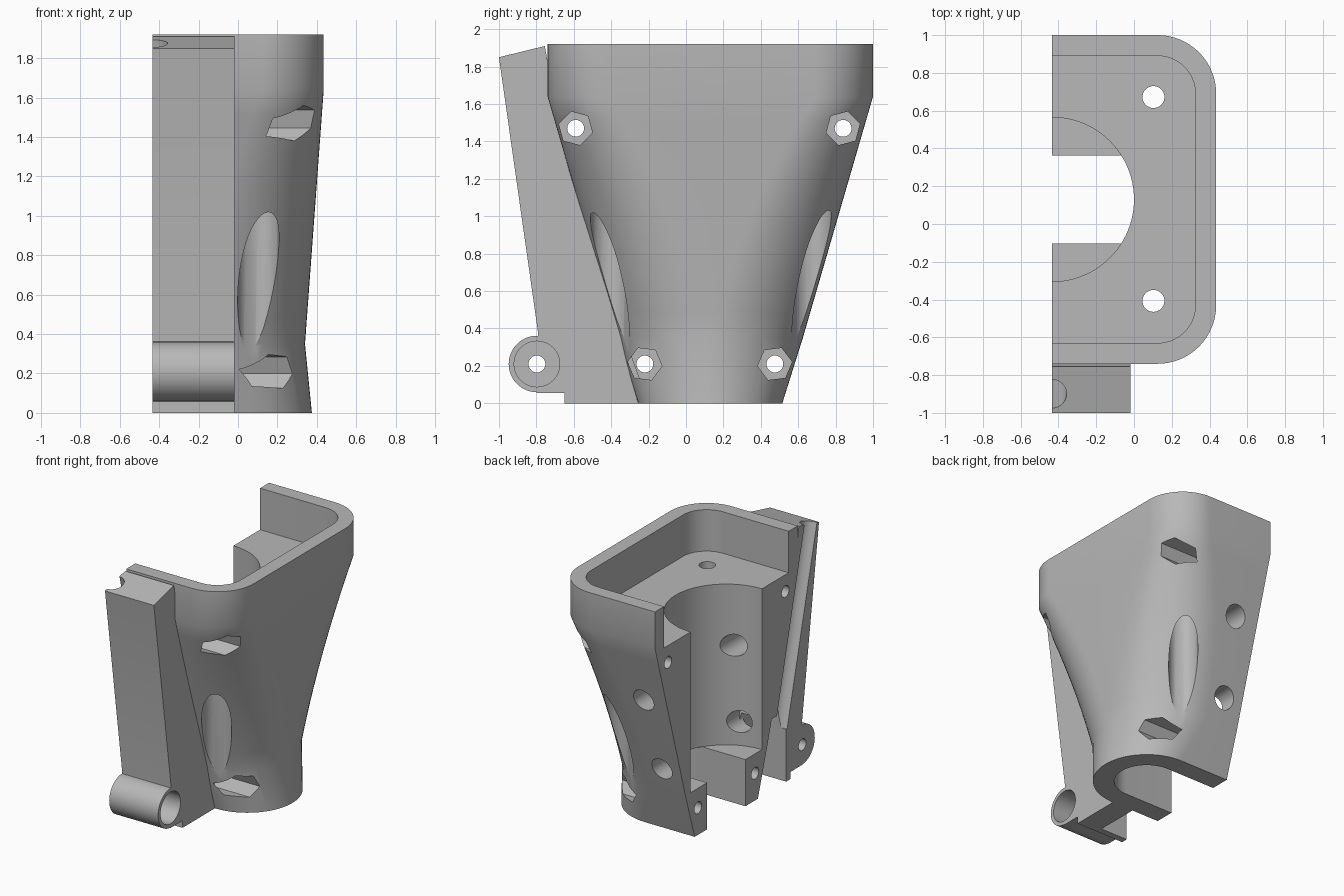
import bpy, bmesh, math
from mathutils import Vector

cube = bpy.data.objects.get("Cube")
if cube:
    bpy.data.objects.remove(cube, do_unlink=True)

CUT, MID = -0.435, 0.13      # split plane x, middle y of the shell
grey = bpy.data.materials.new("plain_grey")
grey.use_nodes = True
grey.diffuse_color = (0.48, 0.48, 0.48, 1)
grey.node_tree.nodes["Principled BSDF"].inputs["Base Color"].default_value = (0.48, 0.48, 0.48, 1)


def loft(name, rings):
    """Closed solid through rings of equal point count."""
    bm = bmesh.new()
    loops = [[bm.verts.new(p) for p in ring] for ring in rings]
    n = len(loops[0])
    for a, b in zip(loops, loops[1:]):
        for i in range(n):
            j = (i + 1) % n
            bm.faces.new((a[i], a[j], b[j], b[i]))
    bm.faces.new(loops[0][::-1])
    bm.faces.new(loops[-1])
    bmesh.ops.recalc_face_normals(bm, faces=bm.faces)
    mesh = bpy.data.meshes.new(name)
    bm.to_mesh(mesh)
    bm.free()
    obj = bpy.data.objects.new(name, mesh)
    bpy.context.collection.objects.link(obj)
    mesh.materials.append(grey)
    return obj


def u_ring(z, half, reach, radius, back=CUT, steps=16):
    """U outline: open toward -x, rounded corners toward +x."""
    pts = [(back, MID - half, z)]
    for sign, start in ((-1, -90), (1, 0)):
        for i in range(steps + 1):
            a = math.radians(start + 90 * i / steps)
            pts.append((reach - radius + radius * math.cos(a),
                        MID + sign * (half - radius) + radius * math.sin(a), z))
    return pts + [(back, MID + half, z)]


def rod(name, a, b, radius, sides=40, spin=0.0):
    """Cylinder or prism between two points."""
    a, b = Vector(a), Vector(b)
    d = (b - a).normalized()
    u = Vector((0, 1, 0)) if abs(d.y) < 0.9 else Vector((1, 0, 0))
    u = (u - d * u.dot(d)).normalized()
    v = d.cross(u)
    angles = [math.radians(spin) + 2 * math.pi * i / sides for i in range(sides)]
    return loft(name, [[p + (u * math.cos(t) + v * math.sin(t)) * radius for t in angles]
                       for p in (a, b)])


def slab(name, outline, x0, x1):
    """Extrude a (y, z) outline along x."""
    return loft(name, [[(x, y, z) for y, z in outline] for x in (x0, x1)])


def combine(target, tool, operation="DIFFERENCE"):
    mod = target.modifiers.new("bool", "BOOLEAN")
    mod.operation, mod.solver, mod.object = operation, "EXACT", tool
    bpy.context.view_layer.objects.active = target
    bpy.ops.object.modifier_apply(modifier=mod.name)
    bpy.data.objects.remove(tool, do_unlink=True)


def flare_ring(t):
    """Section of the flared wall; its corners sweep in a hollow curve."""
    radius = 0.485 - 0.175 * t + 0.28 * t * (1 - t)
    return u_ring(0.35 + 1.29 * t, 0.495 + 0.375 * t, 0.34 + 0.095 * t, radius)


# Tapered half shell: rounded foot, flared wall, straight rim
shell = loft("half_shell", [u_ring(0, 0.385, 0.375, 0.384)]
             + [flare_ring(i / 10) for i in range(11)]
             + [u_ring(1.92, 0.87, 0.435, 0.31)])

# Shallow tray at the top
combine(shell, loft("tray_cut", [u_ring(z, 0.76, 0.325, 0.2, CUT - 0.2) for z in (1.6, 2.1)]))

# Round bore and the narrower round-ended slot through the foot
combine(shell, rod("bore_cut", (CUT, MID, 0.36), (CUT, MID, 1.75), 0.435, 96))
combine(shell, loft("slot_cut", [u_ring(z, 0.233, 0.223, 0.2325, CUT - 0.2) for z in (-0.1, 0.361)]))

# Vertical screw holes with wide counterbores from below
for y in (-0.407, 0.672):
    combine(shell, rod("screw_cut", (0.103, y, 1.0), (0.103, y, 1.8), 0.058))
    combine(shell, rod("counterbore_cut", (0.103, y, -0.1), (0.103, y, 1.2), 0.105))

# Cross holes through front and back walls
for x, z in ((-0.272, 0.545), (-0.235, 1.13)):
    combine(shell, rod("cross_cut", (x, -1.2, z), (x, 1.3, z), 0.085))

# Clamp bolts along x with deep hexagonal nut pockets
for y, z, floor, spin in ((-0.59, 1.47, 0.05, -15), (0.84, 1.47, 0.05, 15),
                          (-0.22, 0.21, -0.08, -7), (0.475, 0.21, -0.08, 7)):
    combine(shell, rod("bolt_cut", (-0.6, y, z), (0.6, y, z), 0.045, 32))
    combine(shell, rod("nut_cut", (floor, y, z), (0.7, y, z), 0.093, 6, spin))

# Front rib joining the shell to the hinge
rib = slab("front_rib", [(-1, 1.85), (-0.755, 1.91), (-0.735, 1.8), (-0.7, 1.6), (-0.33, 0.36),
                         (-0.2, 0), (-0.65, 0), (-0.65, 0.055), (-0.8, 0.055), (-0.79, 0.37)],
           CUT, -0.018)
combine(rib, slab("notch_cut", [(-0.6, -0.1), (-0.1, -0.1), (-0.1, 0.55), (-0.6, 0.55)], -0.6, -0.2))
combine(rib, rod("groove_cut", (CUT, -0.943, 2.05), (CUT, -0.535, 0.42), 0.078))

# Hinge barrel with a recessed outer end
combine(rib, rod("barrel", (CUT, -0.797, 0.21), (-0.018, -0.797, 0.21), 0.151, 64), "UNION")
combine(rib, rod("recess_cut", (-0.22, -0.797, 0.21), (0.1, -0.797, 0.21), 0.122, 48))
combine(rib, rod("pin_cut", (-0.6, -0.797, 0.21), (0.1, -0.797, 0.21), 0.045, 32))

for obj in (shell, rib):
    bpy.ops.object.select_all(action="DESELECT")
    obj.select_set(True)
    bpy.context.view_layer.objects.active = obj
    bpy.ops.object.shade_smooth_by_angle(angle=math.radians(25))
